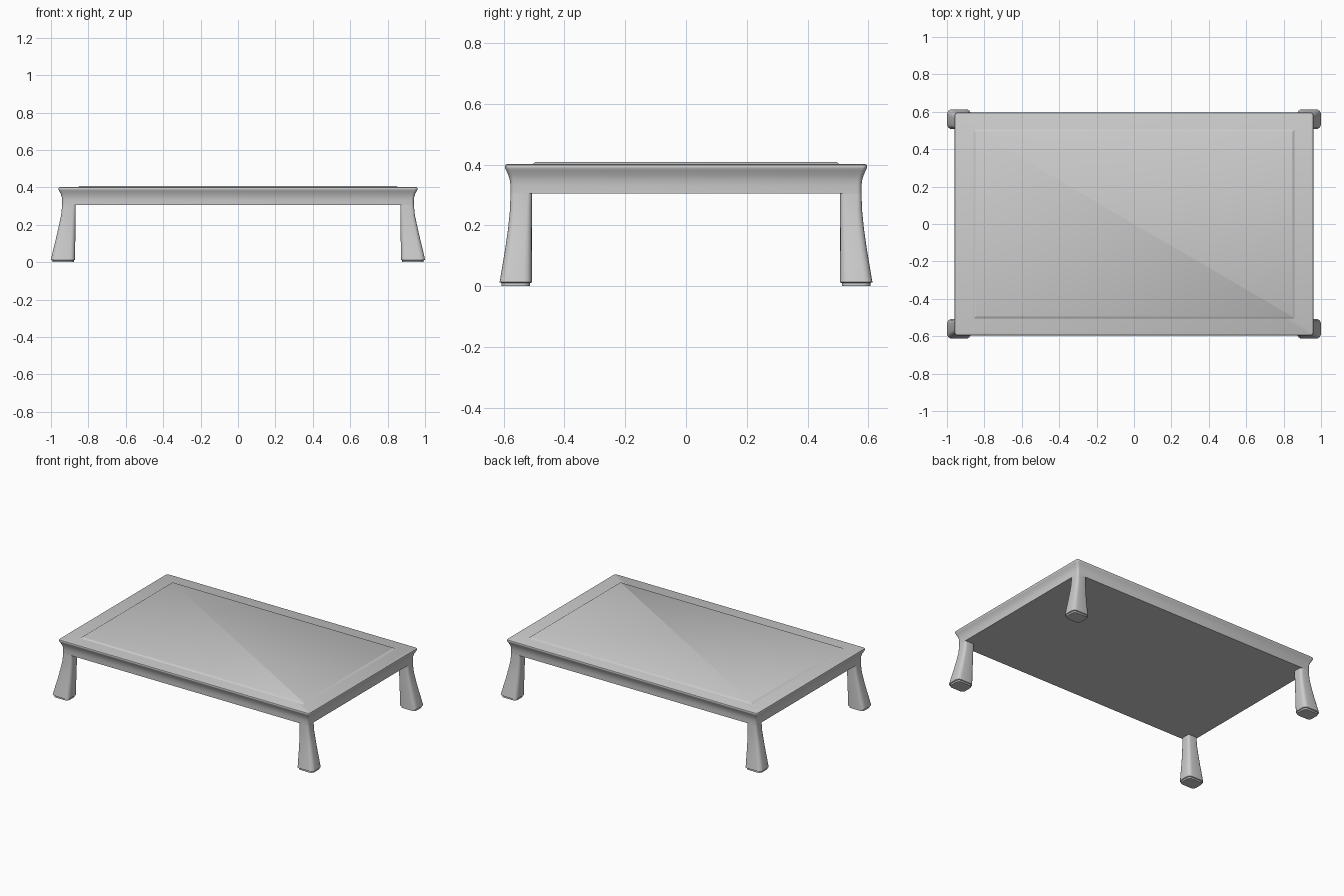
import bpy, bmesh, math

if "Cube" in bpy.data.objects:
    bpy.data.objects.remove(bpy.data.objects["Cube"])


def ring(x0, x1, y0, y1, z, r, seg=4):
    """Points of a rounded rectangle at height z, counter-clockwise."""
    corners = [(x1 - r, y1 - r), (x0 + r, y1 - r), (x0 + r, y0 + r), (x1 - r, y0 + r)]
    pts = []
    for i, (cx, cy) in enumerate(corners):
        for s in range(seg + 1):
            a = math.pi / 2 * (i + s / seg)
            pts.append((cx + r * math.cos(a), cy + r * math.sin(a), z))
    return pts


def loft(name, sections):
    """Closed solid through rounded rectangles stacked from bottom to top."""
    bm = bmesh.new()
    rings = [[bm.verts.new(p) for p in ring(*s)] for s in sections]
    n = len(rings[0])
    for a, b in zip(rings, rings[1:]):
        for i in range(n):
            j = (i + 1) % n
            bm.faces.new((a[i], a[j], b[j], b[i]))
    bm.faces.new(rings[0][::-1])
    bm.faces.new(rings[-1])
    bmesh.ops.recalc_face_normals(bm, faces=bm.faces)
    mesh = bpy.data.meshes.new(name)
    bm.to_mesh(mesh)
    bm.free()
    obj = bpy.data.objects.new(name, mesh)
    bpy.context.collection.objects.link(obj)
    bpy.ops.object.select_all(action='DESELECT')
    obj.select_set(True)
    bpy.context.view_layer.objects.active = obj
    bpy.ops.object.shade_smooth_by_angle(angle=math.radians(35))
    return obj


def centred(hx, hy, z, r):
    return (-hx, hx, -hy, hy, z, r)


# Table top with coved apron
loft("table_top", [
    centred(0.940, 0.577, 0.305, 0.014),
    centred(0.940, 0.577, 0.330, 0.014),
    centred(0.942, 0.579, 0.348, 0.014),
    centred(0.947, 0.584, 0.365, 0.015),
    centred(0.955, 0.591, 0.380, 0.016),
    centred(0.959, 0.595, 0.388, 0.017),
    centred(0.960, 0.596, 0.393, 0.017),
    centred(0.958, 0.594, 0.399, 0.016),
    centred(0.954, 0.590, 0.401, 0.014),
])

# Slightly raised panel with sloping edges
loft("top_panel", [
    centred(0.857, 0.505, 0.395, 0.004),
    centred(0.857, 0.505, 0.401, 0.004),
    centred(0.846, 0.494, 0.409, 0.004),
])

# Flared leg with small foot pad, mirrored to all four corners
leg = loft("leg", [
    (0.878, 0.993, 0.513, 0.606, 0.000, 0.024),
    (0.878, 0.993, 0.513, 0.606, 0.010, 0.024),
    (0.872, 1.000, 0.507, 0.613, 0.013, 0.027),
    (0.871, 0.990, 0.507, 0.605, 0.060, 0.026),
    (0.870, 0.975, 0.507, 0.595, 0.120, 0.024),
    (0.869, 0.959, 0.507, 0.585, 0.190, 0.021),
    (0.868, 0.946, 0.507, 0.579, 0.250, 0.018),
    (0.868, 0.940, 0.507, 0.577, 0.305, 0.014),
    (0.868, 0.939, 0.507, 0.576, 0.320, 0.014),
])
mirror = leg.modifiers.new("four_corners", 'MIRROR')
mirror.use_axis = (True, True, False)
mirror.use_mirror_merge = False
